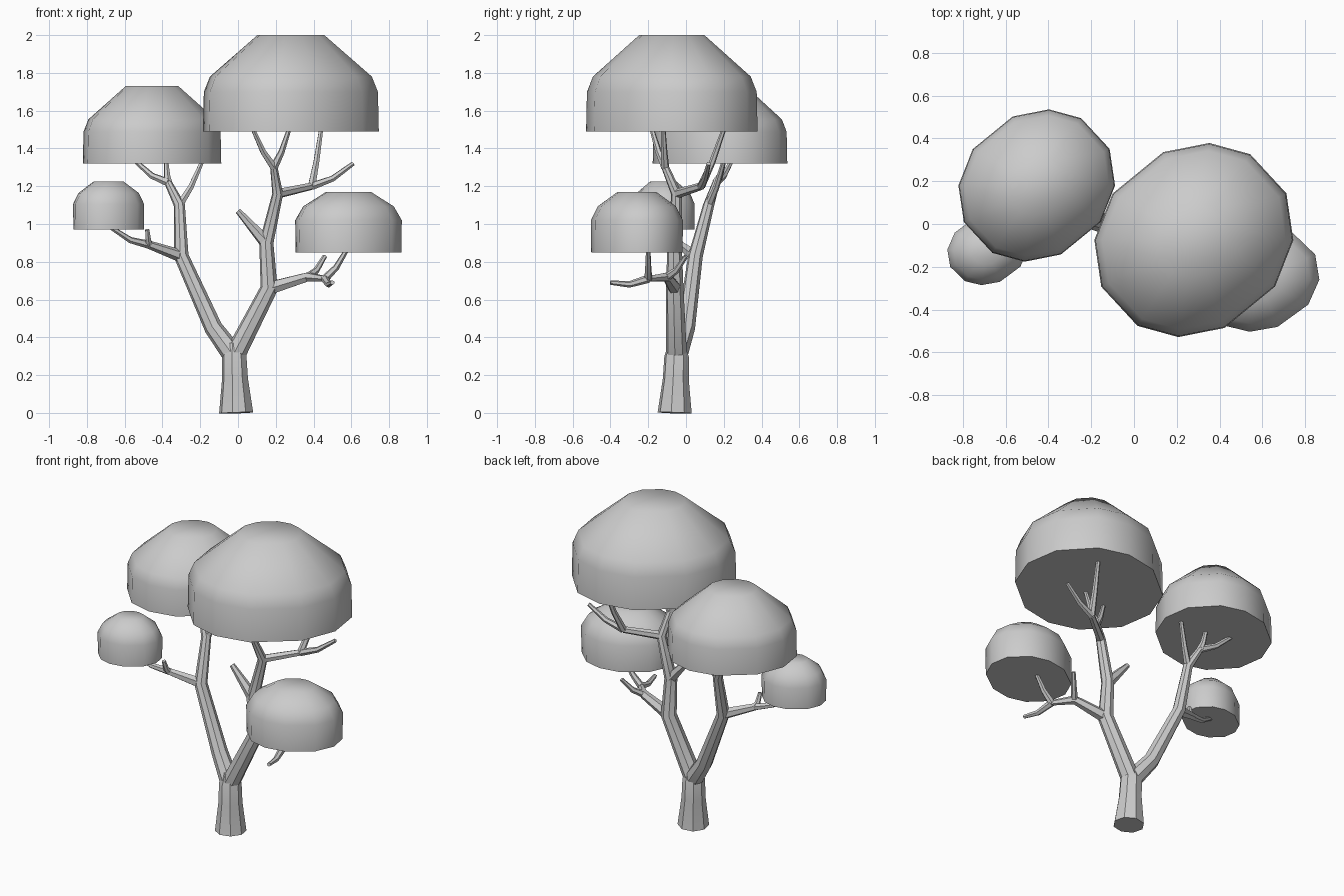
import bpy, bmesh
from math import sin, cos, pi, radians
from mathutils import Vector

if "Cube" in bpy.data.objects:
    bpy.data.objects.remove(bpy.data.objects["Cube"])

grey = (0.6, 0.6, 0.6, 1)
clay = bpy.data.materials.new("pale_grey")
clay.diffuse_color = grey
clay.use_nodes = True
clay.node_tree.nodes["Principled BSDF"].inputs["Base Color"].default_value = grey


def finish(name, bm, sharp):
    """Turn the bmesh into a smooth object that keeps its sharp edges."""
    bmesh.ops.recalc_face_normals(bm, faces=bm.faces)
    mesh = bpy.data.meshes.new(name)
    bm.to_mesh(mesh)
    bm.free()
    mesh.materials.append(clay)
    mesh.polygons.foreach_set("use_smooth", [True] * len(mesh.polygons))
    mesh.set_sharp_from_angle(angle=radians(sharp))
    obj = bpy.data.objects.new(name, mesh)
    bpy.context.collection.objects.link(obj)


def skin_rings(bm, rings):
    """Join neighbouring rings with quads and close both ends."""
    for lower, upper in zip(rings, rings[1:]):
        for i in range(len(lower)):
            bm.faces.new((lower[i - 1], lower[i], upper[i], upper[i - 1]))
    bm.faces.new(rings[0])
    bm.faces.new(rings[-1])


def limb(name, points, radii, sides):
    """Faceted tube through the points, framed without twist."""
    bm = bmesh.new()
    rings, side = [], Vector((1, 0.2, 0.1))
    last = len(points) - 1
    for i, point in enumerate(points):
        ahead = (points[min(i + 1, last)] - point).normalized()
        behind = (point - points[max(i - 1, 0)]).normalized()
        along = (ahead + behind).normalized()
        side = (side - along * side.dot(along)).normalized()
        across = along.cross(side)
        angles = [2 * pi * (k + 0.5) / sides for k in range(sides)]
        rings.append([bm.verts.new(point + radii[i] * (side * cos(a) + across * sin(a)))
                      for a in angles])
    skin_rings(bm, rings)
    finish(name, bm, 40)


def tapered_limb(name, points, thick, thin, sides=6):
    last = len(points) - 1
    radii = [thick + (thin - thick) * i / last for i in range(len(points))]
    limb(name, points, radii, sides)


def twig(name, start, end):
    """Thin shoot that droops a little before it rises."""
    middle = (start + end) / 2 - Vector((0, 0, 0.02))
    tapered_limb(name, [start, middle, end], 0.022, 0.012)


def canopy(name, centre, size, profile):
    """Upright wall below a flat-topped dome; centre is at the base."""
    half_turn = (0, 27, 57, 81, 109, 150)
    outline = [radians(turn + degrees) for turn in (0, 180) for degrees in half_turn]
    bm = bmesh.new()
    rings = []
    for radius, height in profile:
        ring = []
        for angle in outline:
            # Slightly oval, longest on the diagonal
            reach = radius * (0.98 + 0.06 * cos(2 * angle - radians(80)))
            spoke = Vector((reach * cos(angle), reach * sin(angle), height))
            ring.append(bm.verts.new([c + s * d for c, s, d in zip(centre, spoke, size)]))
        rings.append(ring)
    skin_rings(bm, rings)
    finish(name, bm, 55)


# Joints shared by the limbs
fork = Vector((-0.02, -0.05, 0.3))
right_elbow = Vector((0.165, -0.06, 0.66))
right_knee = Vector((0.15, -0.06, 0.9))
right_shoulder = Vector((0.21, -0.05, 1.16))
right_crown = Vector((0.19, -0.11, 1.3))
upper_joint = Vector((0.39, 0.08, 1.2))
lower_joint = Vector((0.37, -0.1, 0.72))
lower_outer_joint = Vector((0.46, -0.2, 0.71))
left_bend = Vector((-0.13, 0, 0.45))
left_elbow = Vector((-0.3, 0.05, 0.83))
left_neck = Vector((-0.31, 0.12, 1.1))
left_crown = Vector((-0.37, 0.16, 1.22))
left_joint = Vector((-0.47, -0.03, 0.89))

# Trunk and the two main limbs
root = Vector((-0.01, -0.06, 0))
waist = root.lerp(fork, 0.6)
crotch = fork + Vector((0, 0, 0.07))
limb("trunk", [root, waist, fork, crotch], [0.092, 0.07, 0.066, 0.04], 8)
tapered_limb("right_limb", [fork, right_elbow, right_knee, right_shoulder, right_crown], 0.056, 0.02, 8)
tapered_limb("left_limb", [fork, left_bend, left_elbow, left_neck, left_crown], 0.058, 0.02, 8)

# Side branches
tapered_limb("right_upper_branch", [right_shoulder, upper_joint], 0.026, 0.02)
tapered_limb("right_lower_branch", [right_elbow, lower_joint, lower_outer_joint], 0.038, 0.016)
tapered_limb("left_low_branch", [left_elbow, left_joint], 0.034, 0.022)
tapered_limb("right_stub", [right_knee, Vector((0, -0.06, 1.07))], 0.036, 0.016)

# Twigs growing from the joints
for name, start, end in (
    ("right_crown_inner_twig", right_crown, (0.08, -0.18, 1.5)),
    ("right_crown_outer_twig", right_crown, (0.27, -0.12, 1.5)),
    ("right_upper_twig", upper_joint, (0.44, 0.2, 1.5)),
    ("right_upper_tip", upper_joint, (0.61, 0.12, 1.32)),
    ("right_lower_back_twig", lower_joint, (0.46, 0, 0.83)),
    ("right_lower_front_twig", lower_outer_joint, (0.5, -0.4, 0.69)),
    ("right_lower_outer_twig", lower_outer_joint, (0.58, -0.2, 0.87)),
    ("left_crown_inner_twig", left_neck, (-0.19, 0.2, 1.33)),
    ("left_crown_middle_twig", left_crown, (-0.38, 0.2, 1.33)),
    ("left_crown_outer_twig", left_crown, (-0.54, 0.24, 1.33)),
    ("left_low_tip", left_joint, (-0.67, -0.1, 0.98)),
    ("left_low_twig", left_joint, (-0.48, -0.07, 0.97)),
):
    twig(name, start, Vector(end))

# Foliage, as (radius, height) shares: broad domes above, rounder ones below
broad = [(1, 0), (0.99, 0.41), (0.92, 0.57), (0.38, 1)]
rounded = [(0.99, 0), (1, 0.53), (0.85, 0.76), (0.42, 1)]
canopy("large_canopy", (0.28, -0.075, 1.49), (0.47, 0.465, 0.51), broad)
canopy("left_back_canopy", (-0.455, 0.18, 1.32), (0.37, 0.365, 0.41), broad)
canopy("right_low_canopy", (0.585, -0.26, 0.85), (0.285, 0.25, 0.32), rounded)
canopy("left_low_canopy", (-0.685, -0.12, 0.97), (0.19, 0.17, 0.255), rounded)
